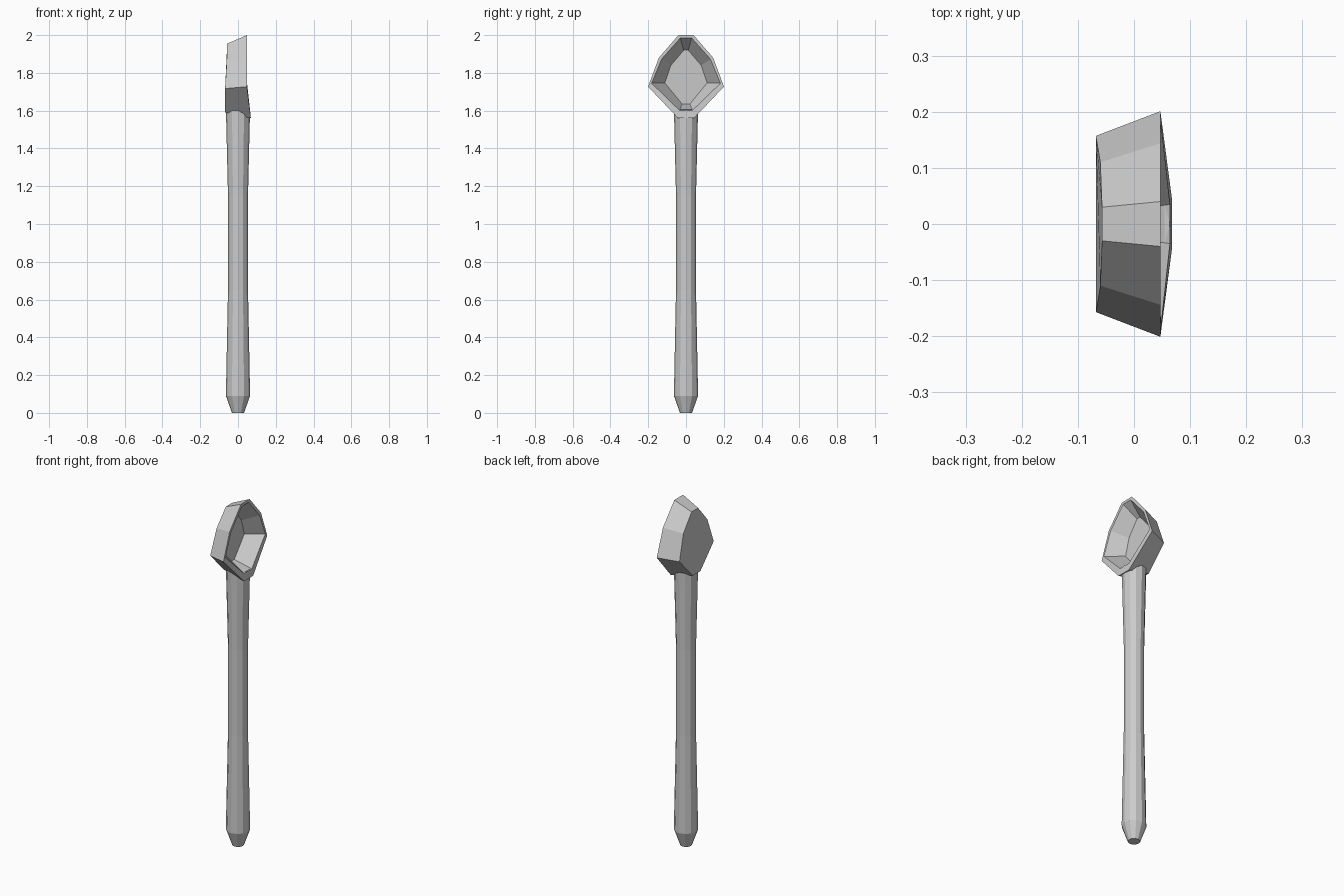
import bpy, bmesh, math

if "Cube" in bpy.data.objects:
    bpy.data.objects.remove(bpy.data.objects["Cube"])


def loft(name, rings):
    """Skin a list of closed rings and cap both ends."""
    bm = bmesh.new()
    loops = [[bm.verts.new(p) for p in ring] for ring in rings]
    for a, b in zip(loops, loops[1:]):
        n = len(a)
        for i in range(n):
            j = (i + 1) % n
            bm.faces.new((a[i], a[j], b[j], b[i]))
    bm.faces.new(loops[0][::-1])
    bm.faces.new(loops[-1])
    bmesh.ops.recalc_face_normals(bm, faces=bm.faces)
    mesh = bpy.data.meshes.new(name)
    bm.to_mesh(mesh)
    bm.free()
    obj = bpy.data.objects.new(name, mesh)
    bpy.context.collection.objects.link(obj)
    return obj


def circle(r, z, sides=12):
    return [(r * math.cos(math.tau * i / sides), r * math.sin(math.tau * i / sides), z)
            for i in range(sides)]


def mirrored(half):
    """Complete a half outline across the y = 0 plane."""
    return half + [(x, -y, z) for x, y, z in reversed(half)]


# Handle: slim waist, flared ends and a tapered butt
handle_profile = [(0.032, 0.0), (0.064, 0.09), (0.061, 0.25), (0.053, 0.65),
                  (0.053, 1.15), (0.062, 1.53), (0.064, 1.605)]
loft("handle", [circle(r, z) for r, z in handle_profile])

# Bowl: back, outer rim, inner rim and floor outlines, top to bottom
back = [(-0.057, 0.03, 1.955), (-0.060, 0.11, 1.86), (-0.068, 0.157, 1.717), (-0.068, 0.035, 1.59)]
outer_rim = [(0.047, 0.04, 2.0), (0.047, 0.144, 1.88), (0.047, 0.201, 1.727), (0.068, 0.042, 1.56)]
inner_rim = [(0.047, 0.03, 1.985), (0.047, 0.13, 1.872), (0.048, 0.182, 1.745), (0.064, 0.035, 1.602)]
floor = [(-0.03, 0.012, 1.92), (-0.034, 0.08, 1.84), (-0.038, 0.112, 1.747), (-0.038, 0.02, 1.635)]
loft("bowl", [mirrored(h) for h in (back, outer_rim, inner_rim, floor)])
